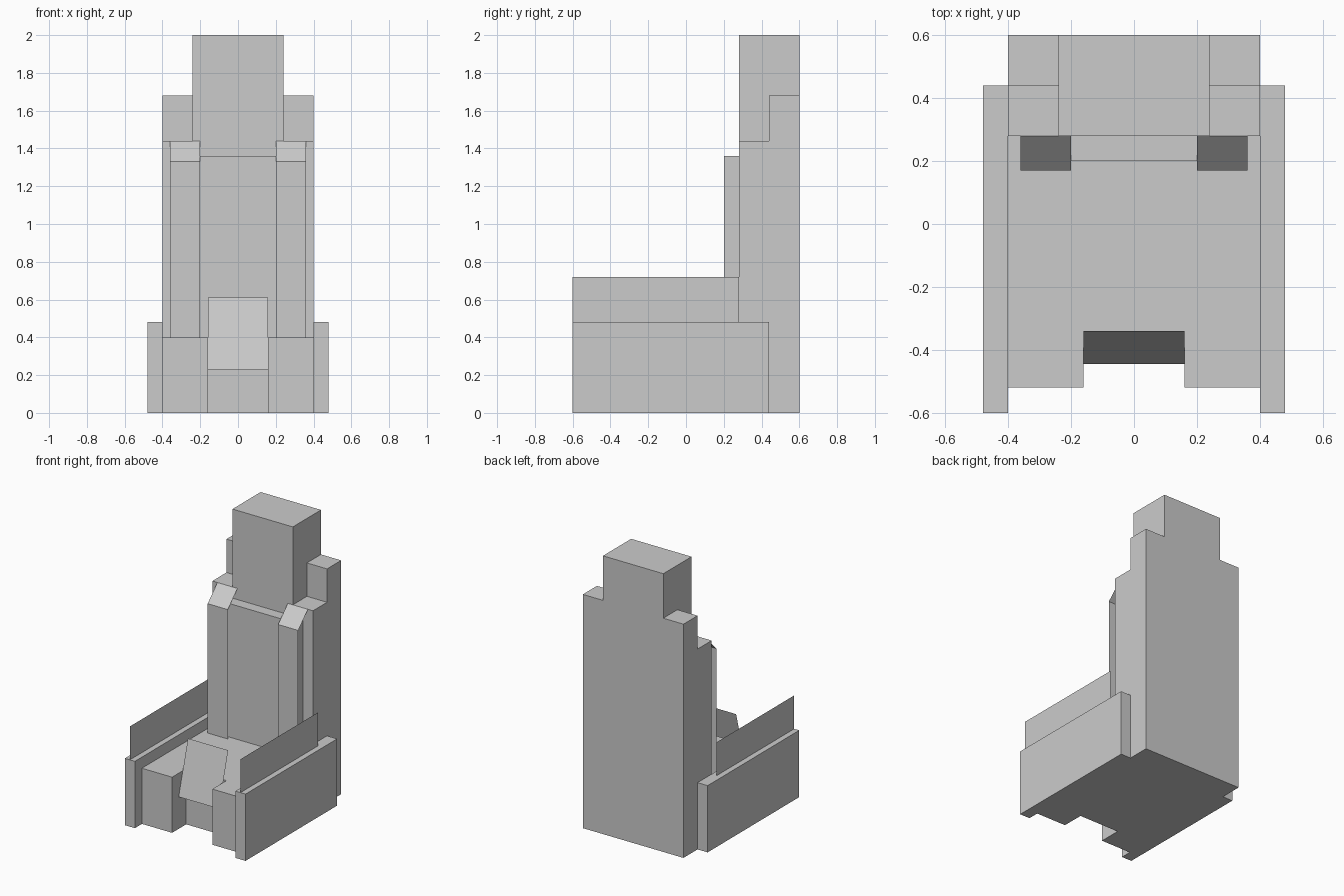
import bpy

if "Cube" in bpy.data.objects:
    bpy.data.objects.remove(bpy.data.objects["Cube"])


def mesh(name, verts, faces):
    me = bpy.data.meshes.new(name)
    me.from_pydata(verts, [], faces)
    me.update()
    ob = bpy.data.objects.new(name, me)
    bpy.context.collection.objects.link(ob)
    return ob


def prism(name, profile, a, b, axis):
    """Extrude a counter-clockwise profile from a to b along axis 'x' (y,z points) or 'z' (x,y points)."""
    n = len(profile)
    place = (lambda p, t: (t, *p)) if axis == 'x' else (lambda p, t: (*p, t))
    verts = [place(p, t) for t in (a, b) for p in profile]
    faces = [tuple(reversed(range(n))), tuple(range(n, 2 * n))]
    faces += [(i, (i + 1) % n, n + (i + 1) % n, n + i) for i in range(n)]
    return mesh(name, verts, faces)


def box(name, x, y, z):
    return prism(name, [(x[0], y[0]), (x[1], y[0]), (x[1], y[1]), (x[0], y[1])], z[0], z[1], 'z')


def strip(name, x0, x1, path):
    """Zero-thickness sheet spanning x0..x1 along a (y, z) path."""
    verts = [(x, *p) for p in path for x in (x0, x1)]
    return mesh(name, verts, [(2 * i, 2 * i + 1, 2 * i + 3, 2 * i + 2) for i in range(len(path) - 1)])


# Stepped back shell and headrest
prism("back_shell", [(0.28, 0), (0.6, 0), (0.6, 1.68), (0.44, 1.68), (0.44, 1.44), (0.28, 1.44)], -0.4, 0.4, 'x')
box("headrest", (-0.24, 0.24), (0.28, 0.6), (1.44, 2.0))

# Seat base with a notch in the front edge
prism("seat_base", [(-0.4, -0.52), (-0.16, -0.52), (-0.16, -0.36), (0.16, -0.36),
                    (0.16, -0.52), (0.4, -0.52), (0.4, 0.28), (-0.4, 0.28)], 0, 0.4, 'z')

# Back cushion
box("back_cushion", (-0.32, 0.32), (0.2, 0.28), (0.4, 1.36))

# Tilted pull-handle plate in the notch
strip("handle_plate", -0.16, 0.16, [(-0.445, 0.23), (-0.34, 0.61)])

for side, s in (("left", -1), ("right", 1)):
    # Side panel
    box("side_panel_" + side, sorted((0.4 * s, 0.48 * s)), (-0.6, 0.44), (0, 0.48))
    # Thin armrest sheet standing on the panel
    mesh("armrest_" + side,
         [(0.44 * s, y, z) for y, z in ((-0.6, 0.48), (0.28, 0.48), (0.28, 0.72), (-0.6, 0.72))],
         [(0, 1, 2, 3)])
    # Shoulder strap folding over the cushion
    x0, x1 = sorted((0.2 * s, 0.36 * s))
    strip("shoulder_strap_" + side, x0, x1, [(0.17, 0.4), (0.17, 1.33), (0.28, 1.44)])
